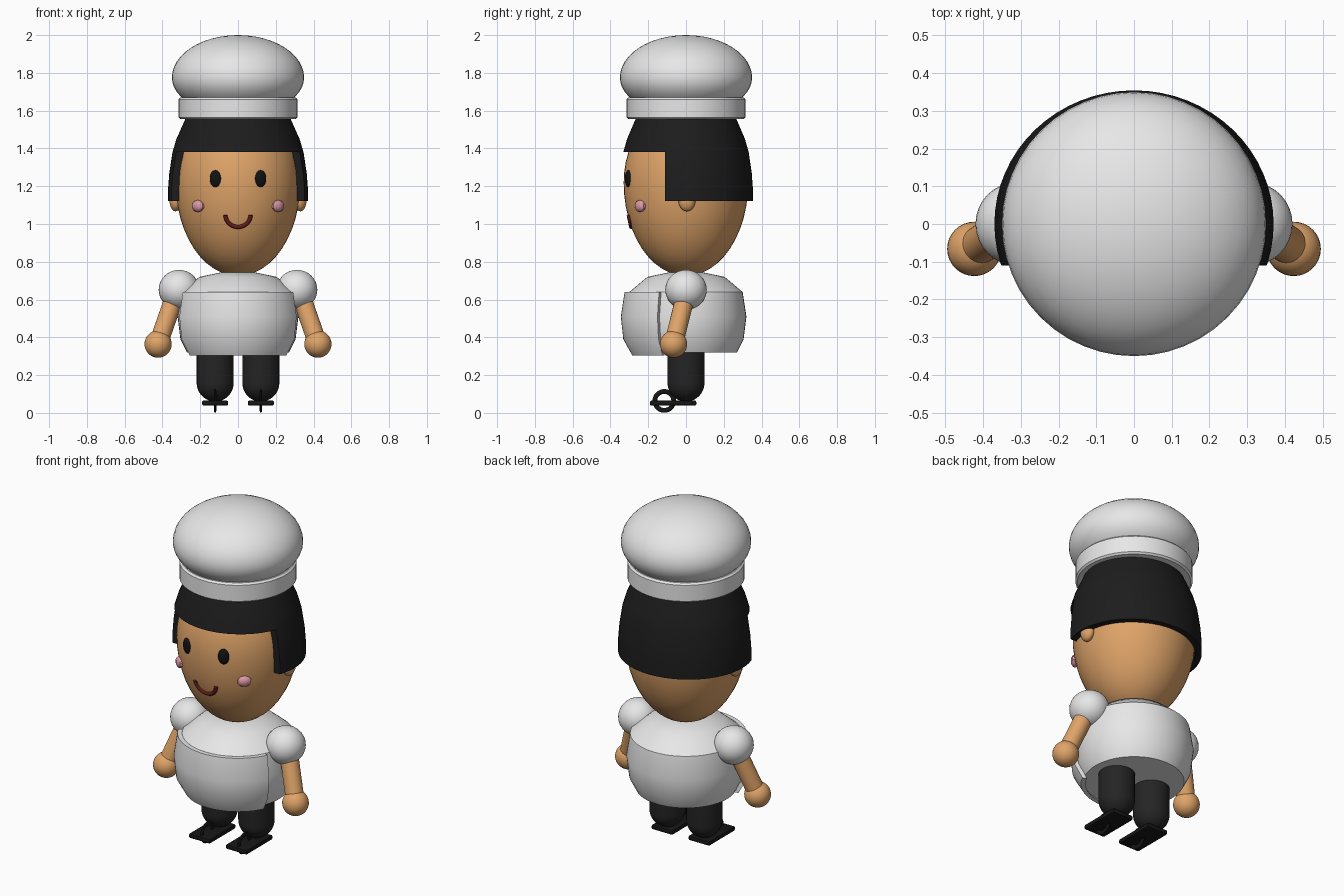
import bpy, bmesh
from math import radians, cos, sin, pi
from mathutils import Matrix, Vector

if "Cube" in bpy.data.objects:
    bpy.data.objects.remove(bpy.data.objects["Cube"])


def material(name, rgb):
    m = bpy.data.materials.new(name)
    m.use_nodes = True
    m.diffuse_color = (*rgb, 1)
    m.node_tree.nodes["Principled BSDF"].inputs["Base Color"].default_value = (*rgb, 1)
    return m


WHITE = material("white cloth", (0.8, 0.8, 0.8))
SKIN = material("skin", (0.74, 0.37, 0.14))
HAIR = material("black hair", (0.012, 0.012, 0.012))
TROUSER = material("charcoal trousers", (0.018, 0.018, 0.018))
SHOE = material("black shoe", (0.008, 0.008, 0.008))
EYE = material("eye black", (0.006, 0.006, 0.006))
CHEEK = material("cheek pink", (0.72, 0.32, 0.38))
LIP = material("dark red mouth", (0.13, 0.012, 0.01))


def finish(name, bm, mat, matrix=None, angle=40):
    """Turn a bmesh into a smooth shaded object with sharp edges kept."""
    if matrix:
        bm.transform(matrix)
    bmesh.ops.recalc_face_normals(bm, faces=bm.faces)
    mesh = bpy.data.meshes.new(name)
    bm.to_mesh(mesh)
    bm.free()
    mesh.materials.append(mat)
    mesh.shade_smooth()
    mesh.set_sharp_from_angle(angle=radians(angle))
    obj = bpy.data.objects.new(name, mesh)
    bpy.context.collection.objects.link(obj)
    return obj


def lathe(profile, start=0, sweep=360, steps=48, closed=False):
    """Spin an (r, z) profile about z; a closed profile swept part way is capped."""
    bm = bmesh.new()
    turn = Matrix.Rotation(radians(start), 3, 'Z')
    vs = [bm.verts.new(turn @ Vector((r, 0, z))) for r, z in profile]
    pairs = list(zip(vs, vs[1:])) + ([(vs[-1], vs[0])] if closed else [])
    es = [bm.edges.new(p) for p in pairs]
    bmesh.ops.spin(bm, geom=vs + es, cent=(0, 0, 0), axis=(0, 0, 1),
                   angle=radians(sweep), steps=steps)
    bmesh.ops.remove_doubles(bm, verts=bm.verts, dist=1e-5)
    if sweep < 360:
        bmesh.ops.holes_fill(bm, edges=bm.edges, sides=0)
    return bm


def egg(radius, mid, up, down, n=24):
    """Profile of an ellipsoid with different upper and lower heights."""
    angles = [-pi / 2 + pi * i / n for i in range(n + 1)]
    return [(radius * cos(a), mid + sin(a) * (up if a > 0 else down)) for a in angles]


def circle(ring, r, n=12):
    return [(ring + r * cos(2 * pi * i / n), r * sin(2 * pi * i / n)) for i in range(n)]


def ball(name, mat, centre, scale, yaw=0, segs=32):
    bm = bmesh.new()
    m = (Matrix.Translation(centre) @ Matrix.Rotation(radians(yaw), 4, 'Z')
         @ Matrix.Diagonal((*scale, 1)))
    bmesh.ops.create_uvsphere(bm, u_segments=segs, v_segments=segs // 2, radius=1)
    return finish(name, bm, mat, m)


# Hat
finish("hat_puff", lathe(egg(0.35, 1.775, 0.225, 0.2)), WHITE)
finish("hat_band", lathe([(0, 1.555), (0.305, 1.555), (0.315, 1.565),
                          (0.315, 1.66), (0.305, 1.67), (0, 1.67)]), WHITE)

# Head
finish("head", lathe(egg(0.33, 1.22, 0.42, 0.495)), SKIN)

# Hair: one shell profile, trimmed into a long back and a short fringe
outer = [(0.265, 1.56), (0.312, 1.45), (0.332, 1.38), (0.348, 1.27), (0.354, 1.19), (0.354, 1.13)]
HAIRLINE = -0.11


def hair_piece(name, bottom, side):
    rows = [p for p in outer if p[1] > bottom] + [(outer[-1][0] if bottom < 1.2 else 0.332, bottom)]
    inner = [(r - 0.035, z) for r, z in reversed(rows)]
    bm = lathe(rows + inner, steps=64, closed=True)
    bmesh.ops.bisect_plane(bm, geom=bm.verts[:] + bm.edges[:] + bm.faces[:],
                           plane_co=(0, HAIRLINE, 0), plane_no=(0, side, 0), clear_inner=True)
    bmesh.ops.holes_fill(bm, edges=bm.edges, sides=0)
    finish(name, bm, HAIR, Matrix.Diagonal((1.045, 1, 1, 1)))


hair_piece("hair_back", 1.122, 1)
hair_piece("hair_fringe", 1.38, -1)

# Mouth
finish("mouth", lathe(circle(0.067, 0.011), 183, 174, 24, True), LIP,
       Matrix.Translation((0, -0.304, 1.05)) @ Matrix.Rotation(radians(102), 4, 'X'))

# Torso and apron
finish("torso", lathe([(0, 0.32), (0.27, 0.32), (0.305, 0.39), (0.32, 0.51), (0.3, 0.64),
                       (0.205, 0.72), (0.1, 0.742), (0, 0.745)]), WHITE)
front = [(0.285, 0.305), (0.332, 0.39), (0.345, 0.51), (0.325, 0.64)]
back = [(r - 0.025, z) for r, z in reversed(front)]
finish("apron", lathe(front + back, 206, 128, 32, True), WHITE)

# Mirrored parts
for s, side in ((1, "left"), (-1, "right")):
    ball(side + "_eye", EYE, (s * 0.12, -0.306, 1.24), (0.031, 0.015, 0.045), s * 21)
    ball(side + "_cheek", CHEEK, (s * 0.212, -0.243, 1.095), (0.04, 0.022, 0.032), s * 41, 10)
    ball(side + "_ear", SKIN, (s * 0.33, 0.005, 1.125), (0.033, 0.045, 0.058))

    # Sleeve, arm and hand
    ball(side + "_sleeve", WHITE, (s * 0.312, 0, 0.652), (0.108, 0.11, 0.105))
    top, end = Vector((s * 0.33, 0, 0.63)), Vector((s * 0.423, -0.066, 0.364))
    axis = end - top
    bm = bmesh.new()
    bmesh.ops.create_cone(bm, cap_ends=True, segments=32, radius1=0.05, radius2=0.05,
                          depth=axis.length)
    finish(side + "_arm", bm, SKIN, Matrix.Translation((top + end) / 2)
           @ axis.to_track_quat('Z', 'Y').to_matrix().to_4x4())
    ball(side + "_hand", SKIN, end, (0.072, 0.072, 0.072))

    # Leg with a rounded foot end
    lower = [p for p in egg(0.098, 0.16, 0.1, 0.1) if p[1] <= 0.161]
    finish(side + "_leg", lathe(lower + [(0.098, 0.36), (0, 0.36)], steps=32), TROUSER,
           Matrix.Translation((s * 0.121, 0, 0)))

    # Flat sole and upright ring
    bm = bmesh.new()
    bmesh.ops.create_cube(bm, size=1)
    bm.transform(Matrix.Diagonal((0.138, 0.245, 0.026, 1)))
    bmesh.ops.bevel(bm, geom=bm.edges[:], offset=0.007, segments=2, affect='EDGES', profile=0.5)
    finish(side + "_sole", bm, SHOE, Matrix.Translation((s * 0.121, -0.068, 0.052)))
    finish(side + "_shoe_ring", lathe(circle(0.05, 0.0125), steps=32, closed=True), SHOE,
           Matrix.Translation((s * 0.121, -0.115, 0.0635)) @ Matrix.Rotation(radians(90), 4, 'Y')
           @ Matrix.Diagonal((1, 1, 0.5, 1)))
